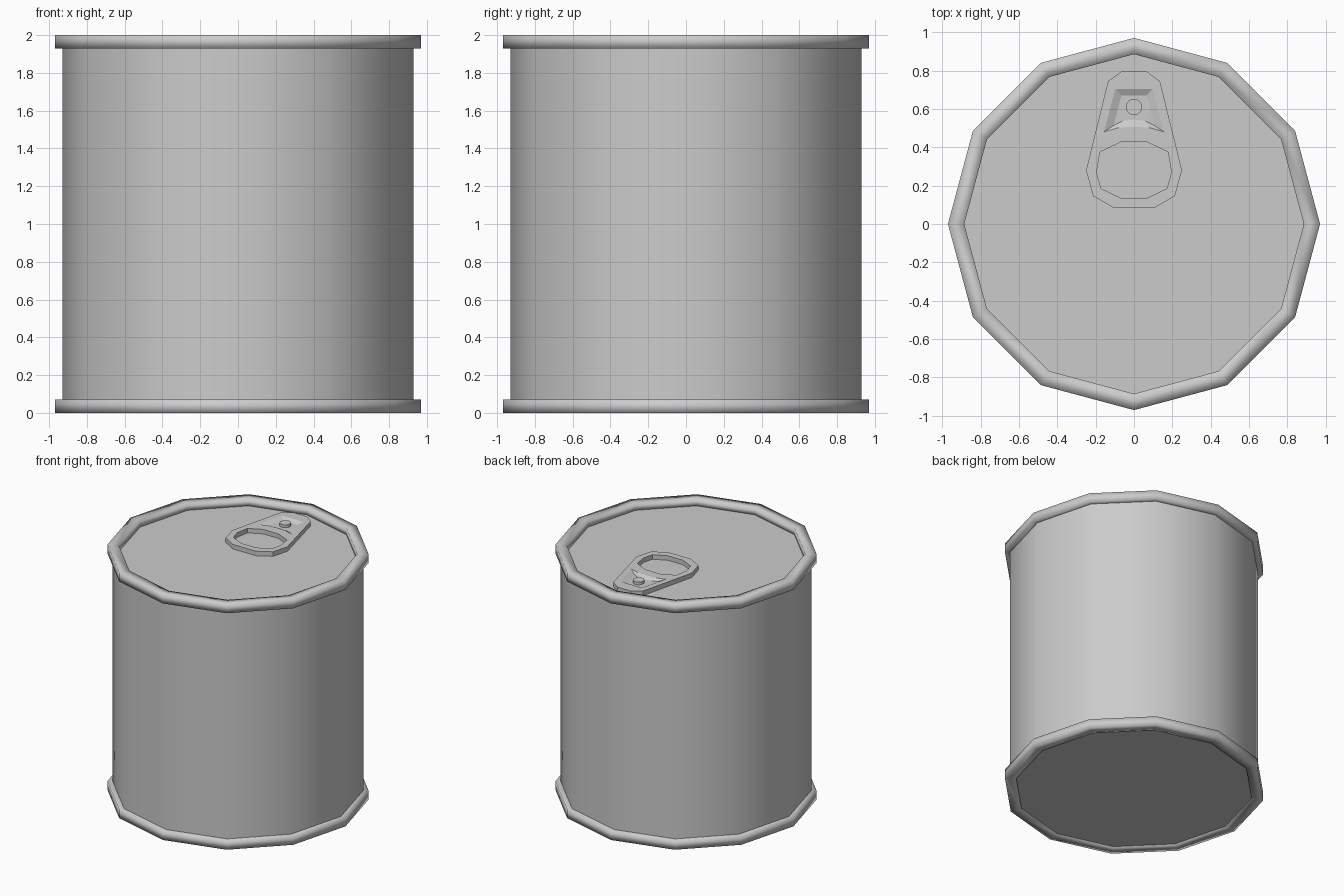
import bpy, bmesh, math
from mathutils import Vector

if "Cube" in bpy.data.objects:
    bpy.data.objects.remove(bpy.data.objects["Cube"])

SIDES = 12


def finish(bm, name, smooth=None):
    """Turn a bmesh into an object; smooth = None, or auto-smooth angle in degrees."""
    bmesh.ops.recalc_face_normals(bm, faces=bm.faces[:])
    me = bpy.data.meshes.new(name)
    bm.to_mesh(me)
    bm.free()
    ob = bpy.data.objects.new(name, me)
    bpy.context.collection.objects.link(ob)
    if smooth:
        bpy.ops.object.select_all(action='DESELECT')
        ob.select_set(True)
        bpy.context.view_layer.objects.active = ob
        bpy.ops.object.shade_smooth_by_angle(angle=math.radians(smooth))
    return ob


def ring(bm, r, z, n=SIDES, cy=0.0):
    return [bm.verts.new((r * math.cos(2 * math.pi * i / n),
                          cy + r * math.sin(2 * math.pi * i / n), z)) for i in range(n)]


def loop(bm, half, z):
    """Closed loop mirrored over x = 0 from right-half points (x = 0 points kept once)."""
    pts = half + [(-x, y) for x, y in reversed(half) if x > 0]
    return [bm.verts.new((x, y, z)) for x, y in pts]


def bridge(bm, a, b):
    n = len(a)
    for i in range(n):
        j = (i + 1) % n
        bm.faces.new((a[i], a[j], b[j], b[i]))


def fill(bm, *loops):
    """Fill the outer loop, leaving the other loops as holes."""
    edges = []
    for l in loops:
        for i, v in enumerate(l):
            w = l[(i + 1) % len(l)]
            edges.append(bm.edges.get((v, w)) or bm.edges.new((v, w)))
    bmesh.ops.triangle_fill(bm, use_beauty=True, use_dissolve=False,
                            edges=edges, normal=Vector((0, 0, 1)))


def prism(name, r, z0, z1, n, cy=0.0, smooth=40):
    bm = bmesh.new()
    a, b = ring(bm, r, z0, n, cy), ring(bm, r, z1, n, cy)
    bridge(bm, a, b)
    bm.faces.new(a)
    bm.faces.new(b)
    return finish(bm, name, smooth)


# Can body with recessed lid
LID = 1.945
prism("can_body", 0.93, 0.012, LID, SIDES)

# Rims: square section, smooth shaded all round so they read as rolled
for name, z in (("bottom_rim", 0.0), ("top_rim", 1.93)):
    bm = bmesh.new()
    rings = [ring(bm, r, h) for r, h in
             ((0.97, z), (0.97, z + 0.07), (0.885, z + 0.07), (0.885, z))]
    for k in range(4):
        bridge(bm, rings[k], rings[(k + 1) % 4])
    finish(bm, name, 180)

# Pull tab: plate with finger hole and a sunken pocket round the rivet
TOP = LID + 0.037
outline = [(0.0625, 0.797), (0.135, 0.745), (0.25, 0.28), (0.213, 0.146), (0.104, 0.083)]
hole = [(0.068, 0.427), (0.177, 0.375), (0.195, 0.27), (0.172, 0.185), (0.066, 0.135)]
pocket = [(0.097, 0.705), (0.157, 0.48), (0.08, 0.502), (0, 0.507)]
floor = [(0.065, 0.67), (0.105, 0.515), (0.06, 0.537), (0, 0.545)]
bm = bmesh.new()
o_top, o_bot = loop(bm, outline, TOP), loop(bm, outline, LID)
h_top, h_bot = loop(bm, hole, TOP), loop(bm, hole, LID)
p_top, p_low = loop(bm, pocket, TOP), loop(bm, floor, TOP - 0.018)
bridge(bm, o_top, o_bot)
bridge(bm, h_top, h_bot)
bridge(bm, p_top, p_low)
fill(bm, o_top, h_top, p_top)
fill(bm, o_bot, h_bot)
fill(bm, p_low)
finish(bm, "pull_tab")

# Rivet
prism("rivet", 0.042, LID, TOP + 0.004, 16, 0.61)
